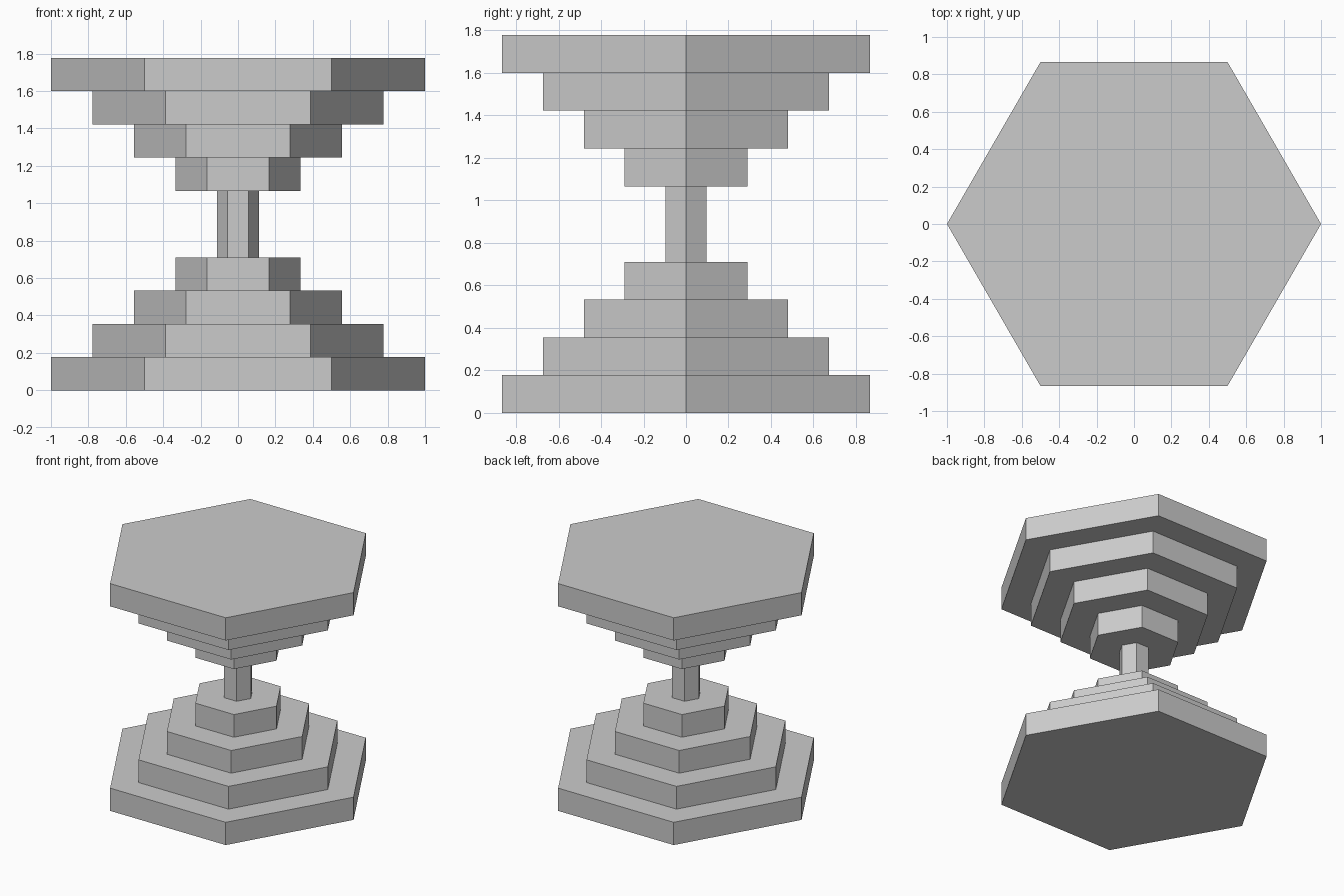
import bpy, bmesh
from math import cos, sin, pi

if "Cube" in bpy.data.objects:
    bpy.data.objects.remove(bpy.data.objects["Cube"])

SIDES = 6
UNIT = 1 / 9               # radii step in odd ninths
TIER = 1.6 / 9             # height of one tier
TIERS = 4
TOTAL = TIER * (2 * TIERS + 2)


def hex_prism(name, radius, z0, z1):
    """Hexagonal prism with corners pointing along x."""
    bm = bmesh.new()
    ring = [bm.verts.new((radius * cos(2 * pi * i / SIDES),
                          radius * sin(2 * pi * i / SIDES), z0))
            for i in range(SIDES)]
    base = bm.faces.new(ring)
    top = bmesh.ops.extrude_face_region(bm, geom=[base], use_keep_orig=True)
    verts = [v for v in top["geom"] if isinstance(v, bmesh.types.BMVert)]
    bmesh.ops.translate(bm, verts=verts, vec=(0, 0, z1 - z0))
    bmesh.ops.recalc_face_normals(bm, faces=bm.faces)
    mesh = bpy.data.meshes.new(name)
    bm.to_mesh(mesh)
    bm.free()
    obj = bpy.data.objects.new(name, mesh)
    bpy.context.collection.objects.link(obj)
    return obj


# Stepped base and its mirrored stepped top
for i in range(TIERS):
    radius = UNIT * (9 - 2 * i)
    z0, z1 = i * TIER, (i + 1) * TIER
    hex_prism(f"base_tier_{i + 1}", radius, z0, z1)
    hex_prism(f"top_tier_{i + 1}", radius, TOTAL - z1, TOTAL - z0)

# Narrow neck joining the two halves
hex_prism("neck", UNIT, TIERS * TIER, TOTAL - TIERS * TIER)
